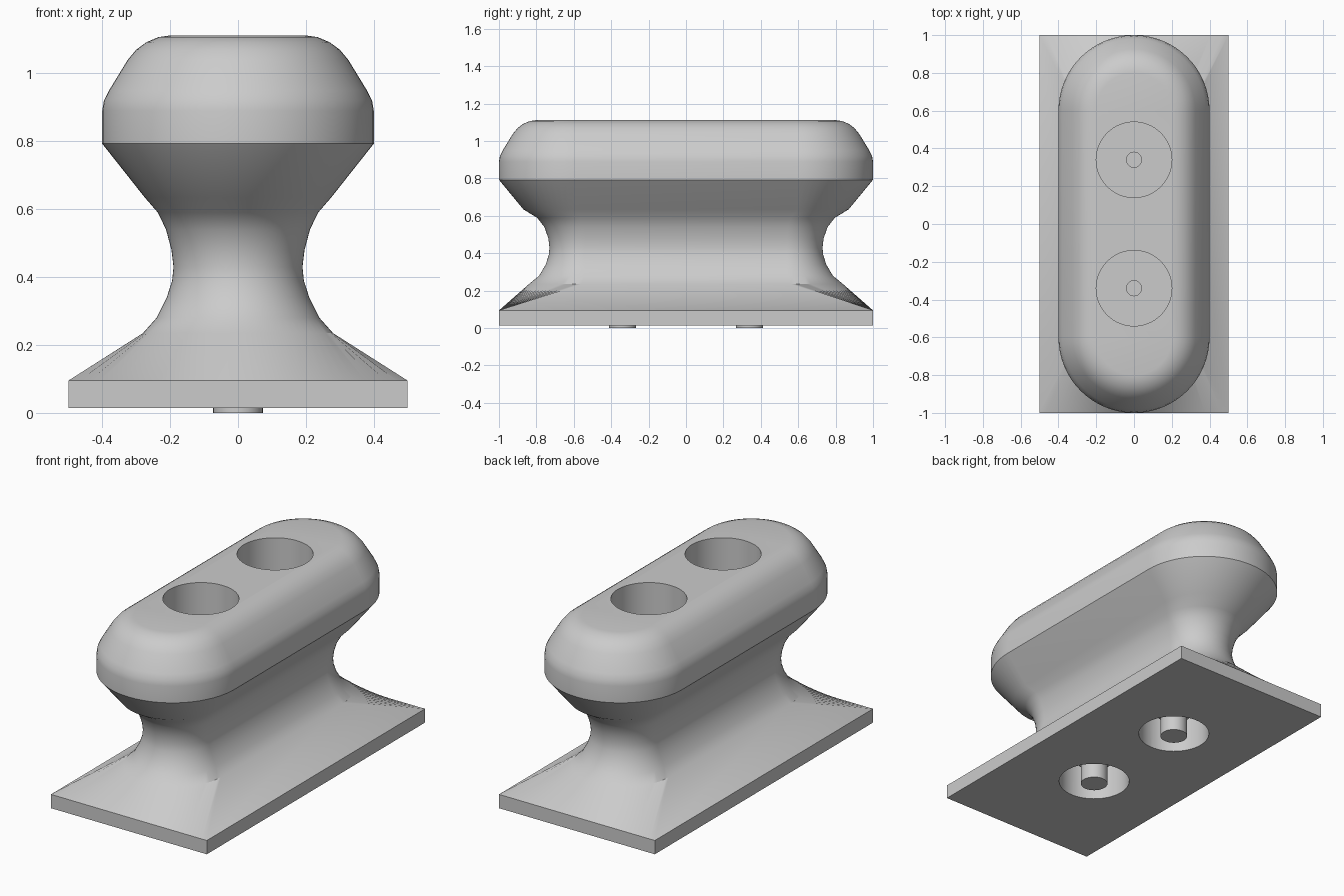
import bpy, bmesh, math

if "Cube" in bpy.data.objects:
    bpy.data.objects.remove(bpy.data.objects["Cube"])

grey = bpy.data.materials.new("plain grey")
grey.diffuse_color = (0.6, 0.6, 0.6, 1)
grey.use_nodes = True
grey.node_tree.nodes["Principled BSDF"].inputs["Base Color"].default_value = grey.diffuse_color
HOLE_Y = (-0.34, 0.34)
ARC = 32


def finish(ob):
    ob.data.materials.clear()
    ob.data.materials.append(grey)
    bpy.ops.object.select_all(action='DESELECT')
    ob.select_set(True)
    bpy.context.view_layer.objects.active = ob
    bpy.ops.object.shade_smooth_by_angle(angle=math.radians(28))


def stadium(r, half, z):
    # two half circles joined by straight sides
    pts = []
    for s in (1, -1):
        for i in range(ARC + 1):
            a = math.pi * i / ARC
            pts.append((s * r * math.cos(a), s * (half + r * math.sin(a)), z))
    return pts


def rectangle(w, l, z):
    # same point count as the stadium, spread over the two short edges
    return [(s * w * (1 - 2 * i / ARC), s * l, z) for s in (1, -1) for i in range(ARC + 1)]


def cylinder(name, r, y, z0, z1):
    bpy.ops.mesh.primitive_cylinder_add(vertices=64, radius=r, depth=z1 - z0,
                                        location=(0, y, (z0 + z1) / 2))
    ob = bpy.context.object
    ob.name = name
    return ob


# body: rectangular foot, flared skirt, narrow neck and rounded head
rings = [rectangle(0.5, 1.0, 0.015), rectangle(0.5, 1.0, 0.095)]
profile = [  # radius, straight half length, height
    (0.28, 0.56, 0.235), (0.24, 0.545, 0.28), (0.21, 0.54, 0.34), (0.194, 0.54, 0.39),
    (0.19, 0.54, 0.43), (0.196, 0.54, 0.48), (0.212, 0.545, 0.54), (0.236, 0.56, 0.59),
    (0.275, 0.595, 0.635), (0.4, 0.6, 0.793), (0.4, 0.6, 0.89), (0.395, 0.6, 0.92),
    (0.38, 0.6, 0.95), (0.325, 0.6, 1.04), (0.3, 0.6, 1.07), (0.27, 0.6, 1.092),
    (0.235, 0.6, 1.107), (0.2, 0.6, 1.112)]
rings += [stadium(*p) for p in profile]

bm = bmesh.new()
loops = [[bm.verts.new(p) for p in ring] for ring in rings]
n = len(loops[0])
for low, high in zip(loops, loops[1:]):
    for i in range(n):
        j = (i + 1) % n
        bm.faces.new((low[i], low[j], high[j], high[i]))
bm.faces.new(loops[-1])
bm.faces.new(loops[0][::-1])
bmesh.ops.recalc_face_normals(bm, faces=bm.faces)
mesh = bpy.data.meshes.new("body")
bm.to_mesh(mesh)
bm.free()
body = bpy.data.objects.new("body", mesh)
bpy.context.collection.objects.link(body)

# pockets in the head and foot, with a small hole in each upper floor
for y in HOLE_Y:
    for r, z0, z1 in ((0.2, 0.65, 1.3), (0.04, 0.5, 0.7), (0.192, -0.1, 0.26)):
        cutter = cylinder("hole_cutter", r, y, z0, z1)
        mod = body.modifiers.new("hole", 'BOOLEAN')
        mod.operation, mod.solver, mod.object = 'DIFFERENCE', 'EXACT', cutter
        bpy.context.view_layer.objects.active = body
        bpy.ops.object.modifier_apply(modifier=mod.name)
        bpy.data.objects.remove(cutter)
finish(body)

# pins hanging in the lower pockets, each with a collar
for y in HOLE_Y:
    finish(cylinder("pin", 0.073, y, 0.0, 0.27))
    finish(cylinder("pin_collar", 0.096, y, 0.14, 0.262))
